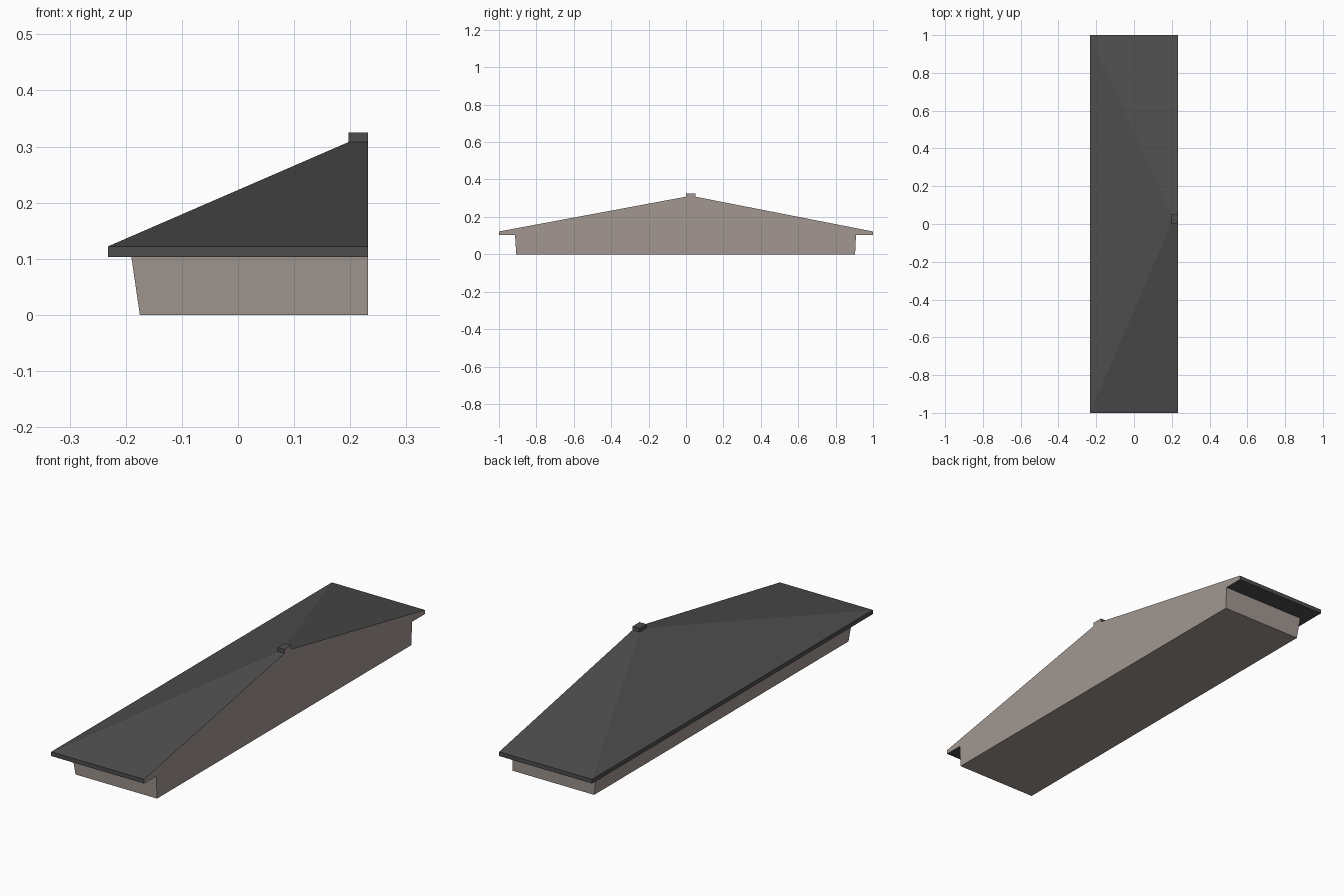
import bpy, bmesh

if "Cube" in bpy.data.objects:
    bpy.data.objects.remove(bpy.data.objects["Cube"])

CUT = 0.232  # flat cut side of the half building


def material(name, rgb):
    m = bpy.data.materials.new(name)
    m.diffuse_color = (*rgb, 1)
    m.use_nodes = True
    m.node_tree.nodes["Principled BSDF"].inputs["Base Color"].default_value = m.diffuse_color
    return m


stone = material("warm grey wall", (0.36, 0.31, 0.285))
slate = material("dark grey roof", (0.075, 0.075, 0.075))


def loft(name, rings, mats, bottom=False, top=False):
    """Join rectangular rings (x_left, y_front, y_back, z), all ending at the cut plane."""
    bm = bmesh.new()
    loops = []
    for x, y0, y1, z, *end in rings:
        loops.append([bm.verts.new(p) for p in
                      ((x, y0, z), (CUT, y0, z), (CUT, y1, z), (x, y1, z))])
    for a, b in zip(loops, loops[1:]):
        for i in range(4):
            j = (i + 1) % 4
            f = bm.faces.new((a[i], a[j], b[j], b[i]))
            # the cut face takes the wall colour
            if i == 1:
                f.material_index = len(mats) - 1
    if bottom:
        bm.faces.new(loops[0][::-1])
    if top:
        bm.faces.new(loops[-1])
    # drop the zero-area strip where a horizontal step meets the cut
    flat = [f for f in bm.faces if f.calc_area() < 1e-7]
    bmesh.ops.delete(bm, geom=flat, context='FACES_ONLY')
    me = bpy.data.meshes.new(name)
    bm.to_mesh(me)
    bm.free()
    for m in mats:
        me.materials.append(m)
    ob = bpy.data.objects.new(name, me)
    bpy.context.collection.objects.link(ob)


EAVE = 0.103
wall_top = (-0.19, -0.914, 0.909, EAVE)
peak = (0.197, 0.0, 0.05)

# Walls leaning slightly outward, with the floor
loft("walls", [(-0.175, -0.908, 0.904, 0), wall_top], [stone], bottom=True)

# Eave underside, fascia, hipped slopes and the small ridge block
loft("roof", [wall_top,
              (-0.232, -1, 1, EAVE),
              (-0.232, -1, 1, 0.122),
              (*peak, 0.308),
              (*peak, 0.325)], [slate, stone], top=True)
